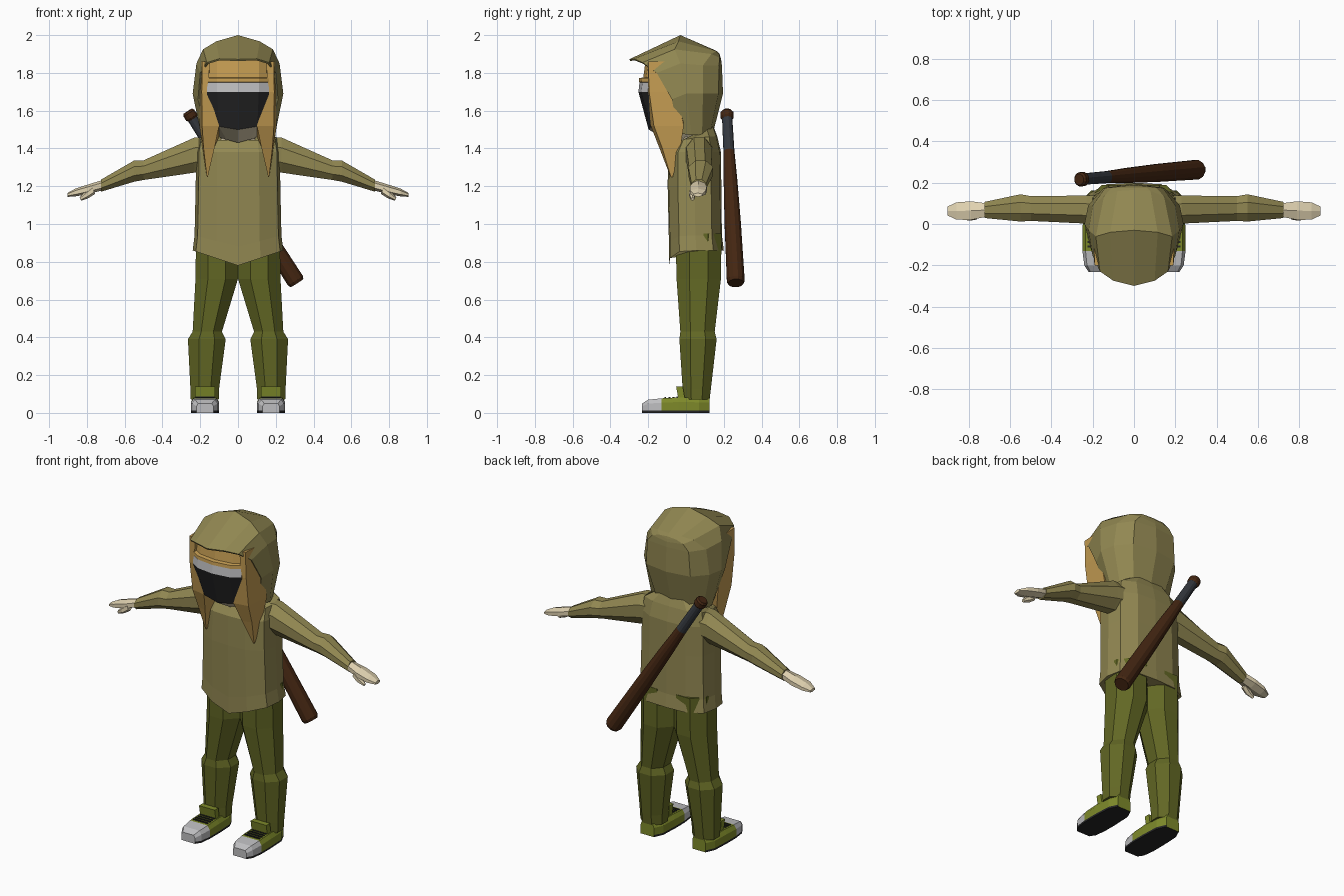
import bpy, bmesh, math
from mathutils import Vector

if "Cube" in bpy.data.objects:
    bpy.data.objects.remove(bpy.data.objects["Cube"])


def material(name, r, g, b):
    lin = lambda c: ((c / 255 + 0.055) / 1.055) ** 2.4 if c > 10 else c / 3294
    m = bpy.data.materials.new(name)
    m.diffuse_color = (lin(r), lin(g), lin(b), 1)
    m.use_nodes = True
    m.node_tree.nodes["Principled BSDF"].inputs["Base Color"].default_value = m.diffuse_color
    return m


OLIVE = material("olive cloth", 146, 136, 82)
PANTS = material("dark green cloth", 98, 103, 36)
GREEN = material("shoe green", 126, 138, 42)
SKIN = material("pale skin", 226, 212, 178)
HAIR = material("golden hair", 196, 156, 82)
GREY = material("light grey", 190, 190, 192)
BLACK = material("black", 37, 37, 38)
GRIP = material("grip grey", 52, 56, 62)
WOOD = material("dark wood", 68, 38, 18)


def finish(name, bm, mats, rule=None, mirror=False):
    """Turn a bmesh into an object; rule maps a face centre to a material slot."""
    bmesh.ops.remove_doubles(bm, verts=bm.verts, dist=0.0005)
    bmesh.ops.recalc_face_normals(bm, faces=bm.faces)
    if rule:
        for f in bm.faces:
            f.material_index = rule(f.calc_center_median())
    me = bpy.data.meshes.new(name)
    bm.to_mesh(me)
    bm.free()
    ob = bpy.data.objects.new(name, me)
    bpy.context.collection.objects.link(ob)
    for m in mats:
        me.materials.append(m)
    if mirror:
        ob.modifiers.new("mirror", "MIRROR").use_mirror_merge = False
    return ob


def loft(name, rings, mats, rule=None, mirror=False, closed=True, caps=True):
    bm = bmesh.new()
    vs = [[bm.verts.new(p) for p in r] for r in rings]
    n = len(vs[0])
    for a, b in zip(vs, vs[1:]):
        for i in range(n if closed else n - 1):
            j = (i + 1) % n
            bm.faces.new((a[i], a[j], b[j], b[i]))
    if caps:
        bm.faces.new(vs[0])
        bm.faces.new(vs[-1])
    return finish(name, bm, mats, rule, mirror)


def whole(half):
    """Complete a half outline (centre ... centre) across x = 0."""
    return half + [(-x, y, z) for x, y, z in reversed(half[1:-1])]


def oval(c, u, v, n):
    """n-sided ring with flat sides touching the extents u and v."""
    k = 1 / math.cos(math.pi / n)
    out = []
    for i in range(n):
        a = 2 * math.pi * (i + 0.5) / n
        out.append(Vector(c) + Vector(u) * math.cos(a) * k + Vector(v) * math.sin(a) * k)
    return out


# Shirt: tapered body with pointed hem at the front and a dipped neckline
SHAPE = [(0, -1), (.5, -.96), (.93, -.62), (1, 0), (.93, .62), (.55, .95), (0, 1)]


def body(sx, sy, cy, z, tilt=0, drop=0):
    return whole([(x * sx, cy + y * sy, z + tilt * y * sy - (drop * (1 - x) if y < 0 else 0))
                  for x, y in SHAPE])


loft("shirt", [body(.24, .145, .055, .86, 0, .08), body(.23, .14, .05, .94, 0, .06),
               body(.224, .142, .045, 1.2), body(.222, .14, .045, 1.38),
               body(.21, .11, .055, 1.455, .1), body(.13, .085, .055, 1.48, .6)], [OLIVE])

# Sleeves, with a wider elbow fold
ARM = [(.15, .065, 1.375, .075, .085), (.23, .07, 1.365, .068, .093), (.5, .075, 1.285, .06, .052),
       (.55, .078, 1.28, .066, .056), (.725, .068, 1.203, .039, .032)]
loft("sleeve", [oval((x, y, z), (0, ry, 0), (0, 0, rz), 8) for x, y, z, ry, rz in ARM],
     [OLIVE], mirror=True)

# Hands and thumbs
HAND = [(.7, .068, 1.21, .03, .024), (.79, .065, 1.185, .045, .022),
        (.86, .063, 1.167, .042, .018), (.903, .063, 1.154, .022, .009)]
loft("hand", [oval((x, y, z), (0, ry, 0), (0, 0, rz), 6) for x, y, z, ry, rz in HAND],
     [SKIN], mirror=True)
THUMB = [(.765, .04, 1.18, .018), (.80, .032, 1.155, .016), (.835, .035, 1.132, .008)]
loft("thumb", [oval((x, y, z), (0, r, 0), (r * .4, 0, r), 6) for x, y, z, r in THUMB],
     [SKIN], mirror=True)

# Trouser legs: x range, y range, height
LEG = [(0, .222, -.055, .188, .95), (0, .225, -.05, .185, .71), (.085, .24, -.03, .152, .43),
       (.065, .265, -.035, .162, .39), (.1, .252, -.018, .132, .13), (.102, .25, -.012, .125, .07)]
loft("trouser_leg", [oval(((a + b) / 2, (c + d) / 2, z), ((b - a) / 2, 0, 0),
                          (0, (d - c) / 2, 0), 8) for a, b, c, d, z in LEG], [PANTS], mirror=True)

# Shoes: cross-sections from toe to heel, with sole, toe cap and body colours
SHOE = [(-.232, .045, .05), (-.2, .066, .07), (-.13, .075, .077), (-.04, .075, .082),
        (.07, .07, .08), (.125, .045, .08)]
loft("shoe", [[(.175 + x, y, z) for x, z in
               ((-w, 0), (-w, .012), (-w, h * .7), (-w * .8, h), (w * .8, h), (w, h * .7),
                (w, .012), (w, 0))] for y, w, h in SHOE],
     [GREEN, GREY, BLACK], lambda c: 2 if c.z < .013 else (1 if c.y < -.13 else 0), mirror=True)


def box(name, x0, x1, y0, y1, z0, z1, mat, lean=0):
    return loft(name, [[(x0, y0 + d, z), (x1, y0 + d, z), (x1, y1 + d, z), (x0, y1 + d, z)]
                       for z, d in ((z0, 0), (z1, lean))], [mat], mirror=True)


for i in range(4):
    y = -.115 + i * .022
    box("lace", .125, .225, y, y + .01, .075, .083 + i * .001, BLACK)
box("shoe_tongue", .122, .228, -.04, -.005, .07, .14, GREEN, -.012)


# Head: jaw, mask, light band and fringe
def face(z, yf, s=1):
    pts = [(0, yf), (.11, yf + .015), (.165, yf + .05), (.17, -.05), (.12, .08), (0, .1)]
    lift = .025 if z < 1.55 else 0
    return whole([(x * s, y, z + lift * x / .165) for x, y in pts])


def face_rule(c):
    if c.z < 1.495:
        return 0
    if c.y > -.15 or c.z > 1.75:
        return 1
    return 2 if c.z < 1.7 else 3


loft("head", [face(1.43, -.08, .55), face(1.50, -.198, .93), face(1.70, -.252),
              face(1.75, -.246), face(1.752, -.25), face(1.772, -.248),
              face(1.776, -.226), face(1.88, -.212)], [SKIN, HAIR, BLACK, GREY], face_rule)
loft("neck", [oval((0, .03, z), (.09, 0, 0), (0, .085, 0), 8) for z in (1.36, 1.46)], [SKIN])

# Long side locks of hair ending in points on the chest
LOCK = [[(.19, -.2, 1.86), (.15, -.2, 1.86), (.15, -.08, 1.86), (.195, -.1, 1.86)],
        [(.192, -.195, 1.7), (.158, -.2, 1.7), (.15, -.03, 1.7), (.205, -.05, 1.7)],
        [(.19, -.17, 1.52), (.10, -.187, 1.52), (.085, -.04, 1.5), (.205, -.012, 1.52)],
        [(.182, -.125, 1.4), (.125, -.14, 1.4), (.125, -.05, 1.4), (.188, -.03, 1.4)],
        [(.165, -.08, 1.25), (.16, -.082, 1.25), (.16, -.07, 1.25), (.165, -.07, 1.25)]]
loft("hair_lock", LOCK, [HAIR], mirror=True)

# Hood: arches from the peaked brim over the ridge to the back seam
HOOD = [
    [(0, -.30, 1.872), (.10, -.275, 1.875), (.165, -.23, 1.855), (.2, -.155, 1.8),
     (.212, -.075, 1.66), (.165, -.04, 1.48)],
    [(0, -.03, 2.0), (.115, -.04, 1.967), (.185, -.06, 1.925), (.22, -.03, 1.85),
     (.24, 0, 1.69), (.195, .03, 1.47)],
    [(0, .165, 1.915), (.08, .16, 1.915), (.145, .135, 1.9), (.2, .09, 1.84),
     (.222, .09, 1.69), (.175, .085, 1.47)],
    [(0, .178, 1.9), (.06, .178, 1.895), (.105, .178, 1.88), (.14, .175, 1.84),
     (.15, .172, 1.69), (.11, .125, 1.47)],
    [(0, .178, 1.9), (0, .182, 1.885), (0, .186, 1.87), (0, .19, 1.84),
     (0, .196, 1.69), (0, .14, 1.47)]]
bm = bmesh.new()
for s in (1, -1):
    vs = [[bm.verts.new((x * s, y, z)) for x, y, z in row] for row in HOOD]
    for a, b in zip(vs, vs[1:]):
        for i in range(5):
            bm.faces.new((a[i], a[i + 1], b[i + 1], b[i]))
bmesh.ops.dissolve_degenerate(bm, dist=0.0005, edges=bm.edges)
hood = finish("hood", bm, [OLIVE])
sol = hood.modifiers.new("thickness", "SOLIDIFY")
sol.thickness = .01
sol.offset = -1

# Bat slung across the back: knob, grip and barrel along one axis
top, end = Vector((-.266, .216, 1.597)), Vector((.312, .264, .687))
axis = end - top
u = axis.cross(Vector((0, 1, 0))).normalized()
v = axis.cross(u).normalized()
BAT = [(0, .026), (.01, .034), (.035, .034), (.045, .027), (.235, .029), (.4, .036),
       (.65, .043), (.985, .047), (1, .04)]


def bat_rule(c):
    t = (c - top).dot(axis) / axis.length_squared
    return 1 if .042 < t < .235 else 0


loft("bat", [oval(top + axis * t, u * r, v * r, 12) for t, r in BAT], [WOOD, GRIP], bat_rule)
